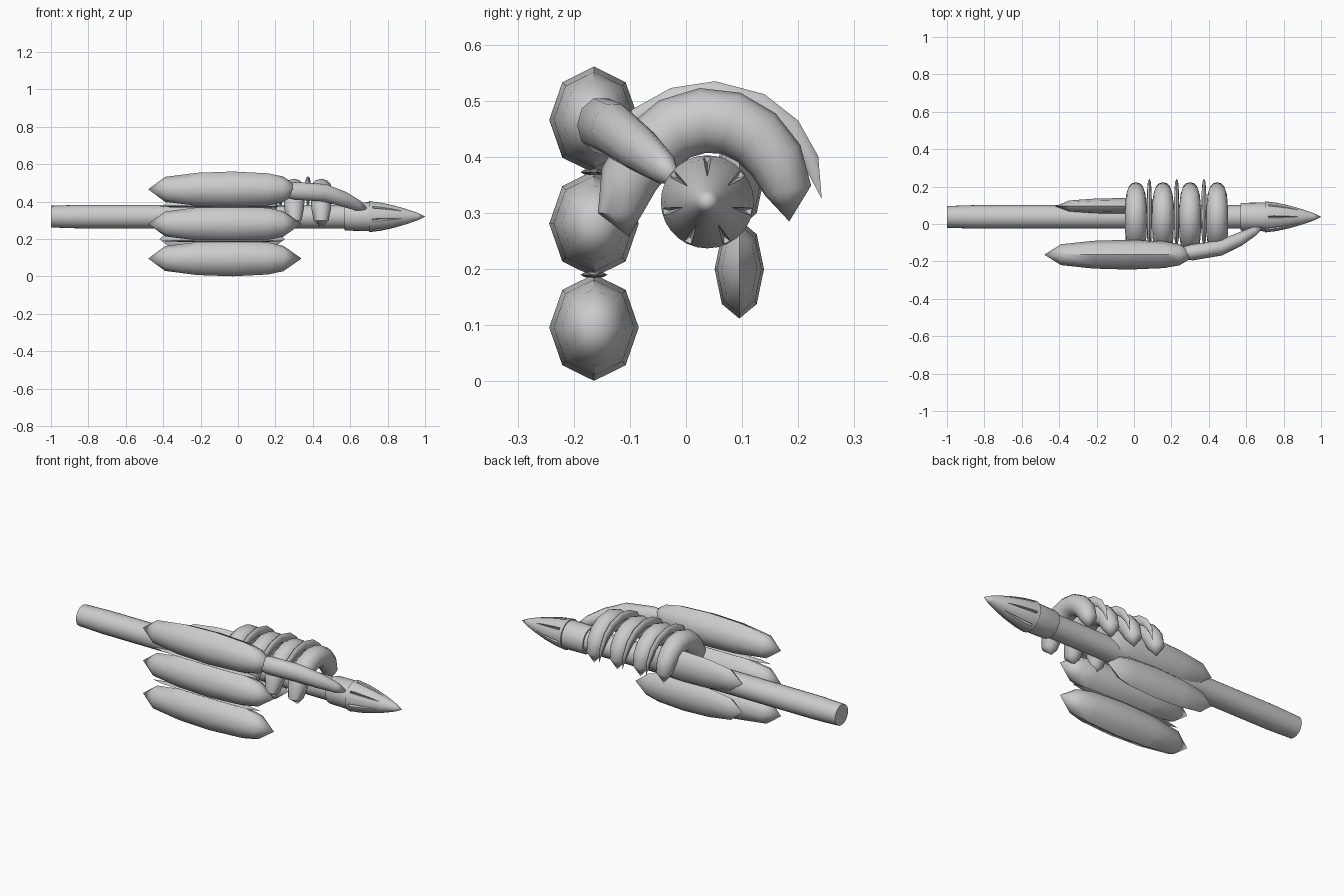
import bpy, bmesh, math
from mathutils import Vector, Matrix

if "Cube" in bpy.data.objects:
    bpy.data.objects.remove(bpy.data.objects["Cube"], do_unlink=True)

grey = bpy.data.materials.new("light grey")
grey.use_nodes = True
grey.diffuse_color = (0.6, 0.6, 0.6, 1)
grey.node_tree.nodes["Principled BSDF"].inputs["Base Color"].default_value = (0.6, 0.6, 0.6, 1)

X, Y, Z = Vector((1, 0, 0)), Vector((0, 1, 0)), Vector((0, 0, 1))


def loft(name, path, radii, side, sides=8, wide=1.0, angle=50):
    """Sweep an elliptical ring along a path; a zero radius closes to a point."""
    bm = bmesh.new()
    pts = [Vector(p) for p in path]
    rings = []
    for i, (p, r) in enumerate(zip(pts, radii)):
        t = (pts[min(i + 1, len(pts) - 1)] - pts[max(i - 1, 0)]).normalized()
        up = t.cross(side).normalized()
        across = up.cross(t).normalized()
        if r == 0:
            rings.append([bm.verts.new(p)])
            continue
        ring = []
        for k in range(sides):
            a = math.tau * k / sides
            ring.append(bm.verts.new(p + r * (math.cos(a) * wide * across + math.sin(a) * up)))
        rings.append(ring)
    for a, b in zip(rings, rings[1:]):
        for k in range(sides):
            n = (k + 1) % sides
            quad = [a[k % len(a)], a[n % len(a)], b[n % len(b)], b[k % len(b)]]
            bm.faces.new(list(dict.fromkeys(quad)))
    for ring in (rings[0], rings[-1]):
        if len(ring) > 1:
            bm.faces.new(ring)
    bmesh.ops.recalc_face_normals(bm, faces=bm.faces)
    mesh = bpy.data.meshes.new(name)
    bm.to_mesh(mesh)
    bm.free()
    mesh.materials.append(grey)
    ob = bpy.data.objects.new(name, mesh)
    bpy.context.collection.objects.link(ob)
    smooth(ob, angle)
    return ob


def smooth(ob, angle):
    bpy.ops.object.select_all(action="DESELECT")
    ob.select_set(True)
    bpy.context.view_layer.objects.active = ob
    bpy.ops.object.shade_smooth_by_angle(angle=math.radians(angle))


def pod(name, x0, x1, y, z, radius, wide):
    """Pointed eight-sided spindle along x."""
    steps = [0, 0.11, 0.32, 0.55, 0.78, 0.88, 1]
    swell = [0, 0.7, 0.93, 1, 0.9, 0.72, 0]
    path = [(x0 + (x1 - x0) * s, y, z) for s in steps]
    return loft(name, path, [radius * s for s in swell], Y, 8, wide)


# Shaft
AY, AZ = 0.038, 0.32
loft("shaft", [(x, AY, AZ) for x in (-1, -0.85, 0.6)], [0.058, 0.063, 0.063], Y, 24)

# Nose with collar and tapered grooves
profile = [(0.57, 0.072), (0.58, 0.075), (0.7, 0.077), (0.701, 0.083), (0.76, 0.076),
           (0.83, 0.061), (0.9, 0.041), (0.96, 0.02), (1, 0)]
nose = loft("nose", [(x, AY, AZ) for x, r in profile], [r for x, r in profile], Y, 28)
axis = Vector((0, AY, AZ))
for k in range(7):
    turn = Matrix.Rotation(math.tau * k / 7, 3, 'X')
    track = [axis + turn @ Vector(p) for p in ((0.72, 0, 0.082), (0.8, 0, 0.068), (0.9, 0, 0.043))]
    cutter = loft("groove_cutter", track, [0.014, 0.01, 0], turn @ Y, 4, 0.5)
    cutter.hide_render = True
    mod = nose.modifiers.new("groove", "BOOLEAN")
    mod.object = cutter
    mod.solver = "EXACT"
    bpy.context.view_layer.objects.active = nose
    bpy.ops.object.modifier_apply(modifier=mod.name)
    bpy.data.objects.remove(cutter, do_unlink=True)
smooth(nose, 40)

# Front pods with the thin seams between them
for label, z in (("lower", 0.096), ("middle", 0.281), ("upper", 0.466)):
    pod(label + "_front_pod", -0.48, 0.34, -0.164, z, 0.095, 0.84)
for label, z in (("lower", 0.19), ("upper", 0.373)):
    pod(label + "_pod_seam", -0.42, 0.26, -0.164, z, 0.006, 4)

# Back pods beside the shaft
for label, z in (("lower", 0.2), ("upper", 0.362)):
    pod(label + "_back_pod", -0.42, 0.25, 0.095, z, 0.088, 0.5)

# Bent arm running from the upper pod to the nose
loft("bent_arm",
     [(0.2, -0.165, 0.462), (0.31, -0.152, 0.457), (0.46, -0.128, 0.448),
      (0.56, -0.084, 0.415), (0.64, -0.04, 0.38), (0.7, -0.012, 0.355)],
     [0.03, 0.05, 0.049, 0.043, 0.03, 0], Y, 10, 0.85)

# Curled fingers over the shaft
curl = [(-0.102, 0.258), (-0.117, 0.3), (-0.102, 0.36), (-0.07, 0.41), (-0.02, 0.45), (0.03, 0.465),
        (0.08, 0.46), (0.125, 0.435), (0.16, 0.395), (0.182, 0.34), (0.184, 0.285)]
girth = [0, 0.04, 0.052, 0.056, 0.058, 0.058, 0.057, 0.055, 0.051, 0.042, 0]
for i in range(4):
    x = 0.01 + 0.145 * i
    loft(f"curled_finger_{i + 1}", [(x, y, z) for y, z in curl], girth, X, 12)

# Thin hooked ribs between the fingers
hook = [(-0.125, 0.43), (-0.085, 0.468), (-0.02, 0.5), (0.05, 0.51), (0.13, 0.49),
        (0.185, 0.45), (0.222, 0.395), (0.242, 0.325)]
depth = [0, 0.02, 0.024, 0.025, 0.024, 0.021, 0.015, 0]
for i in range(3):
    x = 0.082 + 0.146 * i
    loft(f"hooked_rib_{i + 1}", [(x, y, z) for y, z in hook], depth, X, 8, 0.55)
